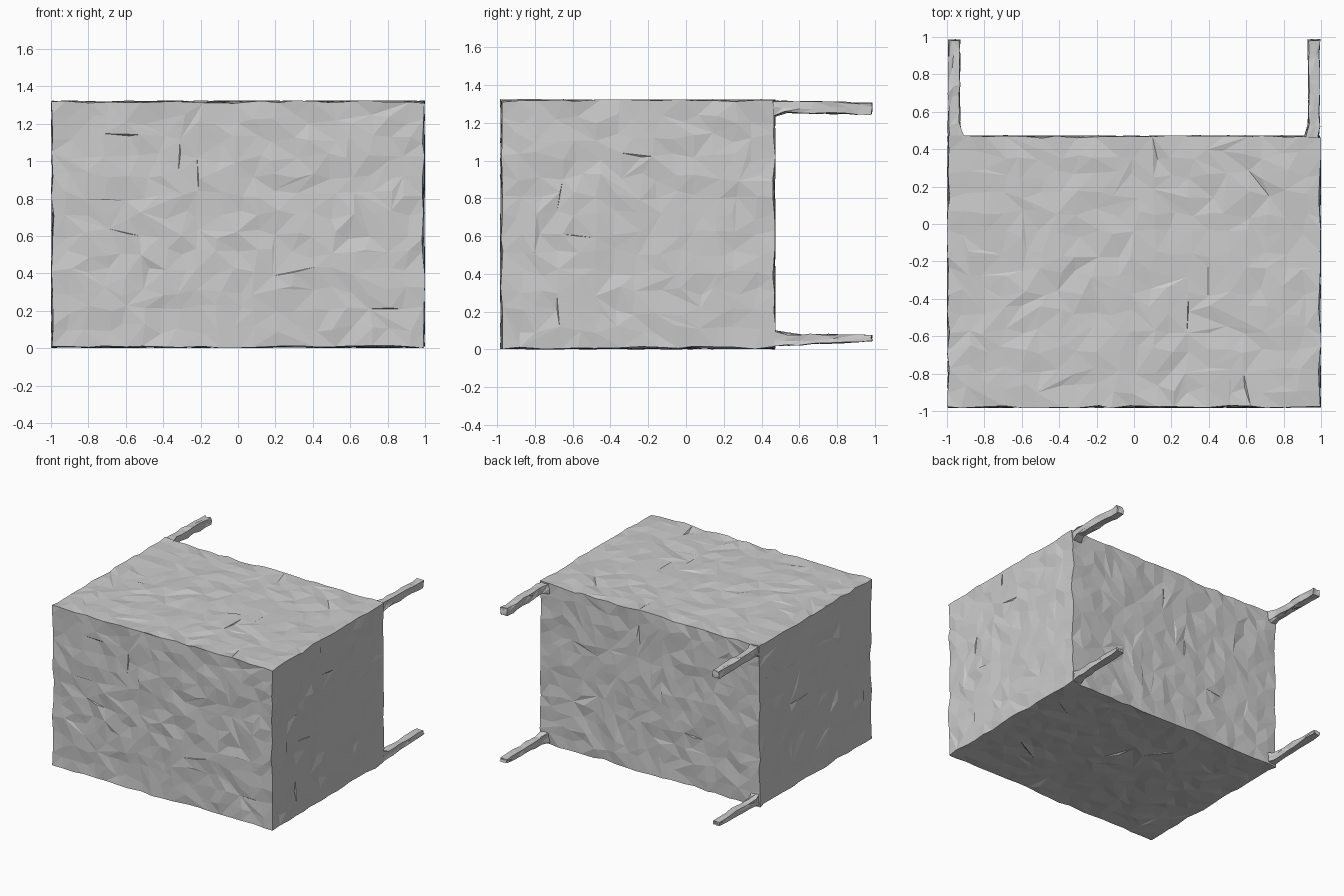
import bpy, bmesh, random
from mathutils import Vector

if "Cube" in bpy.data.objects:
    bpy.data.objects.remove(bpy.data.objects["Cube"])

random.seed(7)


def rough_box(name, lo, hi, cuts, slide, dent, shape=None):
    """Box cut into cells, jittered and triangulated into a hand-hewn surface."""
    lo, hi = Vector(lo), Vector(hi)
    size = hi - lo
    bm = bmesh.new()
    bmesh.ops.create_cube(bm, size=1)
    for v in bm.verts:
        v.co = Vector([lo[i] + (v.co[i] + 0.5) * size[i] for i in range(3)])
    for axis in range(3):
        normal = Vector([float(i == axis) for i in range(3)])
        for k in range(1, cuts[axis]):
            point = lo + normal * size[axis] * k / cuts[axis]
            bmesh.ops.bisect_plane(bm, geom=bm.verts[:] + bm.edges[:] + bm.faces[:],
                                   plane_co=point, plane_no=normal)
    for v in bm.verts:
        for i in range(3):
            if v.co[i] < lo[i] + 1e-4:
                v.co[i] += random.uniform(0, dent)
            elif v.co[i] > hi[i] - 1e-4:
                v.co[i] -= random.uniform(0, dent)
            else:
                v.co[i] += random.uniform(-slide, slide) * size[i] / cuts[i]
        if shape:
            v.co = shape(v.co)
    bmesh.ops.triangulate(bm, faces=bm.faces[:])
    # flip some diagonals so the facets do not line up
    edges = [e for e in bm.edges if len(e.link_faces) == 2
             and e.calc_face_angle(0) < 0.5 and random.random() < 0.12]
    bmesh.ops.rotate_edges(bm, edges=edges, use_ccw=True)
    bmesh.ops.recalc_face_normals(bm, faces=bm.faces[:])
    mesh = bpy.data.meshes.new(name)
    bm.to_mesh(mesh)
    bm.free()
    obj = bpy.data.objects.new(name, mesh)
    bpy.context.collection.objects.link(obj)
    return obj


# main block
rough_box("body", (-1, -0.985, 0), (1, 0.475, 1.325), (20, 14, 13), 0.27, 0.016)


# four corner legs pointing backwards, flared where they meet the block
def leg(name, side, top):
    width = 0.07

    def shape(p):
        t = max(0.0, min(1.0, (p.y - 0.46) / 0.53))
        flare = 1 + 0.35 * max(0.0, 1 - t / 0.08)
        a, b = p.x * flare, p.z * flare
        if top:
            z = 1.32 - 0.01 * t - b
        else:
            z = 0.012 + 0.028 * t + b * (1.1 - 0.55 * t)
        return Vector((side * (0.997 - a), p.y, z))

    rough_box(name, (0, 0.45, 0), (width, 0.99, width), (2, 7, 2), 0.3, 0.012, shape)


for side, s_name in ((-1, "left"), (1, "right")):
    for top, t_name in ((True, "upper"), (False, "lower")):
        leg(f"{t_name}_{s_name}_leg", side, top)
